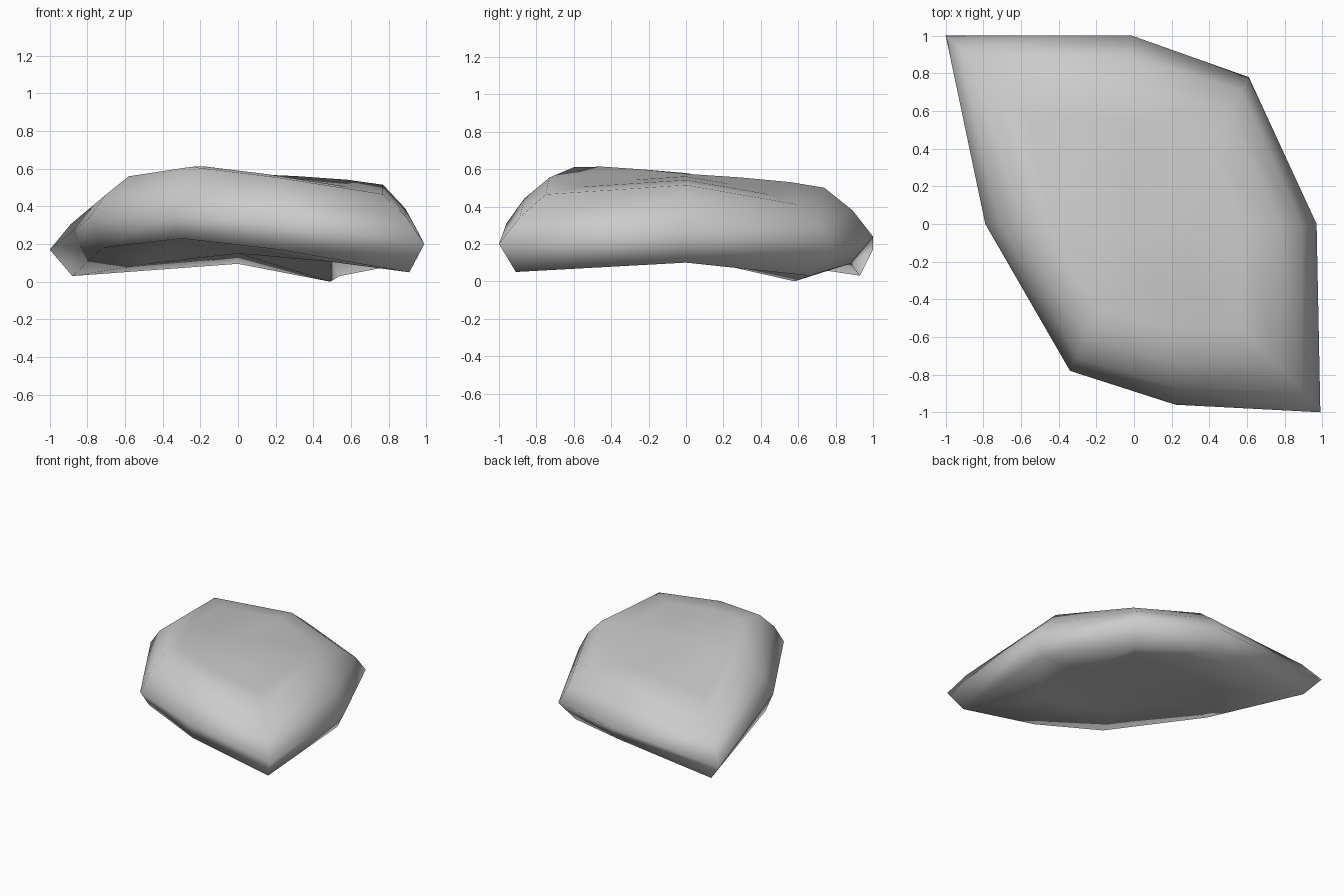
import bpy
import bmesh
from mathutils import Vector

default_cube = bpy.data.objects.get("Cube")
if default_cube:
    bpy.data.objects.remove(default_cube, do_unlink=True)

# One flat stone colour
stone = bpy.data.materials.new("stone grey")
stone.use_nodes = True
stone.diffuse_color = (0.6, 0.6, 0.6, 1)
stone.node_tree.nodes["Principled BSDF"].inputs["Base Color"].default_value = stone.diffuse_color

# Eight corners round the slab: widest point, upper rim point, lower rim point
corners = [
    ((-1, 1, .17), (-.75, .77, .42), (-.88, .93, .03)),
    ((-.79, 0, .34), (-.58, 0, .56), (-.72, 0, .18)),
    ((-.34, -.78, .35), (-.25, -.6, .61), (-.3, -.72, .23)),
    ((.22, -.96, .31), (.2, -.73, .555), (.22, -.9, .17)),
    ((.99, -1, .2), (.77, -.75, .465), (.91, -.91, .05)),
    ((.97, 0, .24), (.77, 0, .515), (.9, 0, .1)),
    ((.61, .78, .19), (.51, .6, .41), (.54, .66, .03)),
    ((-.01, 1, .24), (-.03, .74, .5), (0, .88, .095)),
]
top_centre = Vector((0, 0, .575))
bottom_centre = Vector((0, 0, .15))


def toward(points, centre, amount, lift):
    """Shrink a ring toward a centre point, raised a little."""
    return [p.lerp(centre, amount) + Vector((0, 0, lift)) for p in points]


def bulged(lower, upper, amount):
    """A ring halfway up the wall, pushed outward."""
    ring = []
    for a, b in zip(lower, upper):
        outward = Vector((a.x, a.y, 0)).normalized()
        ring.append(a.lerp(b, .5) + (outward + Vector((0, 0, .5))) * amount)
    return ring


def bridge(bm, first, second):
    """Join two closed rings with quads."""
    count = len(first)
    for i in range(count):
        j = (i + 1) % count
        bm.faces.new((first[i], first[j], second[j], second[i]))


def cap(bm, ring, centre):
    """Close a ring with a fan of triangles."""
    tip = bm.verts.new(centre)
    for i in range(len(ring)):
        bm.faces.new((ring[i], ring[(i + 1) % len(ring)], tip))


# Stack the rings from the underside to the top
waist, upper, lower = [[Vector(c[k]) for c in corners] for k in range(3)]
rings = [
    toward(lower, bottom_centre, .45, .01),
    lower,
    waist,
    bulged(waist, upper, .02),
    upper,
    toward(upper, top_centre, .25, .012),
    toward(upper, top_centre, .6, .01),
]

bm = bmesh.new()
loops = [[bm.verts.new(p) for p in ring] for ring in rings]
for below, above in zip(loops, loops[1:]):
    bridge(bm, below, above)
cap(bm, loops[0], bottom_centre)
cap(bm, loops[-1], top_centre)

# The small foot under the back corner touches the ground
loops[0][6].co = Vector((.49, .58, 0))

bmesh.ops.recalc_face_normals(bm, faces=bm.faces)
for face in bm.faces:
    face.smooth = True
mesh = bpy.data.meshes.new("stone_slab")
bm.to_mesh(mesh)
bm.free()
mesh.materials.append(stone)
slab = bpy.data.objects.new("stone_slab", mesh)
bpy.context.collection.objects.link(slab)
